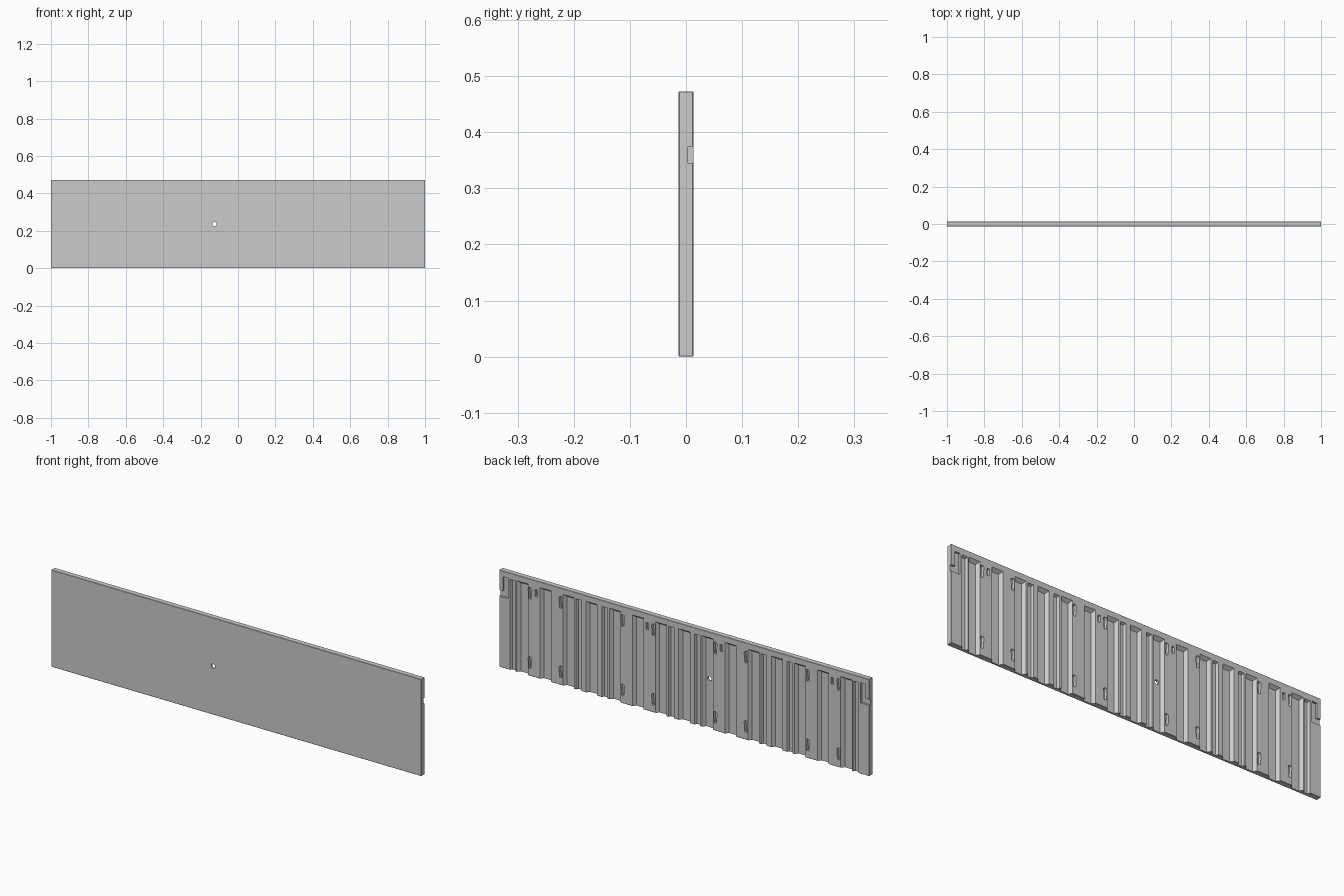
import bpy, bmesh, math

if "Cube" in bpy.data.objects:
    bpy.data.objects.remove(bpy.data.objects["Cube"])

W, T, H = 2.0, 0.027, 0.473
BACK = T / 2


def new_object(name, bm):
    bmesh.ops.recalc_face_normals(bm, faces=bm.faces)
    me = bpy.data.meshes.new(name)
    bm.to_mesh(me)
    bm.free()
    ob = bpy.data.objects.new(name, me)
    bpy.context.collection.objects.link(ob)
    return ob


def pocket(bm, outline, depth, floor=None):
    """Solid from just behind the back face down to the pocket floor."""
    floor = floor or outline
    rings = [[bm.verts.new((x, y, z)) for x, z in pts]
             for pts, y in ((outline, BACK + 0.004), (outline, BACK), (floor, BACK - depth))]
    n = len(outline)
    for a, b in zip(rings, rings[1:]):
        for i in range(n):
            bm.faces.new((a[i], a[(i + 1) % n], b[(i + 1) % n], b[i]))
    bm.faces.new(rings[0])
    bm.faces.new(rings[-1][::-1])


def rect(x, w, z0, z1):
    return [(x - w / 2, z0), (x + w / 2, z0), (x + w / 2, z1), (x - w / 2, z1)]


def cut(target, cutter):
    m = target.modifiers.new(cutter.name, 'BOOLEAN')
    m.operation, m.solver, m.object = 'DIFFERENCE', 'EXACT', cutter
    cutter.hide_render = True


# Main slab with slightly eased edges
bm = bmesh.new()
bmesh.ops.create_cube(bm, size=1)
for v in bm.verts:
    v.co.x *= W
    v.co.y *= T
    v.co.z = (v.co.z + 0.5) * H
bmesh.ops.bevel(bm, geom=bm.edges[:], offset=0.0015, segments=1, affect='EDGES')
panel = new_object("wall_panel", bm)

bm = bmesh.new()
# Wide sloped channels, open at the bottom
for k in range(-7, 8):
    x = k * 0.125
    pocket(bm, rect(x, 0.06, -0.02, 0.445), 0.016, rect(x, 0.038, -0.02, 0.433))
# Narrow channels beside every fourth wide one
for c in (-1, -0.5, 0, 0.5, 1):
    for s in (-1, 1):
        x = c + s * 0.07
        if abs(x) < 1:
            x = math.copysign(min(abs(x), 0.926), x)
            pocket(bm, rect(x, 0.03, -0.02, 0.442), 0.012, rect(x, 0.02, -0.02, 0.436))
for s in (-1, 1):
    # L-shaped end slots running out to the side
    pocket(bm, [(s * x, z) for x, z in ((0.953, 0.345), (1.02, 0.345), (1.02, 0.375),
                                        (0.98, 0.375), (0.98, 0.445), (0.953, 0.445))], 0.010)
    # Small square sockets
    for x in (0.2, 0.8):
        pocket(bm, rect(s * x, 0.014, 0.395, 0.428), 0.012)
    # Tapered hanging slots, upper and lower
    for x in (1 / 6, 1 / 3, 2 / 3, 5 / 6):
        for top in (0.432, 0.093):
            r = 0.010
            arc = [(s * x + r * math.cos(a), top - r + r * math.sin(a))
                   for a in (math.pi * i / 8 for i in range(9))]
            tip = [(s * x - 0.006, top - 0.057), (s * x + 0.006, top - 0.057)]
            pocket(bm, arc + tip, 0.015)
cut(panel, new_object("back_channel_cutter", bm))

# Two through holes
bm = bmesh.new()
for x in (-0.125, 0.125):
    ret = bmesh.ops.create_cone(bm, cap_ends=True, segments=24, radius1=0.011,
                                radius2=0.011, depth=0.1)
    for v in ret['verts']:
        v.co = (x + v.co.x, v.co.z, 0.236 + v.co.y)
cut(panel, new_object("through_hole_cutter", bm))

# Apply the cuts and remove the helpers
bpy.context.view_layer.update()
dg = bpy.context.evaluated_depsgraph_get()
mesh = bpy.data.meshes.new_from_object(panel.evaluated_get(dg))
helpers = [m.object for m in panel.modifiers]
panel.modifiers.clear()
panel.data = mesh
for ob in helpers:
    bpy.data.objects.remove(ob)
